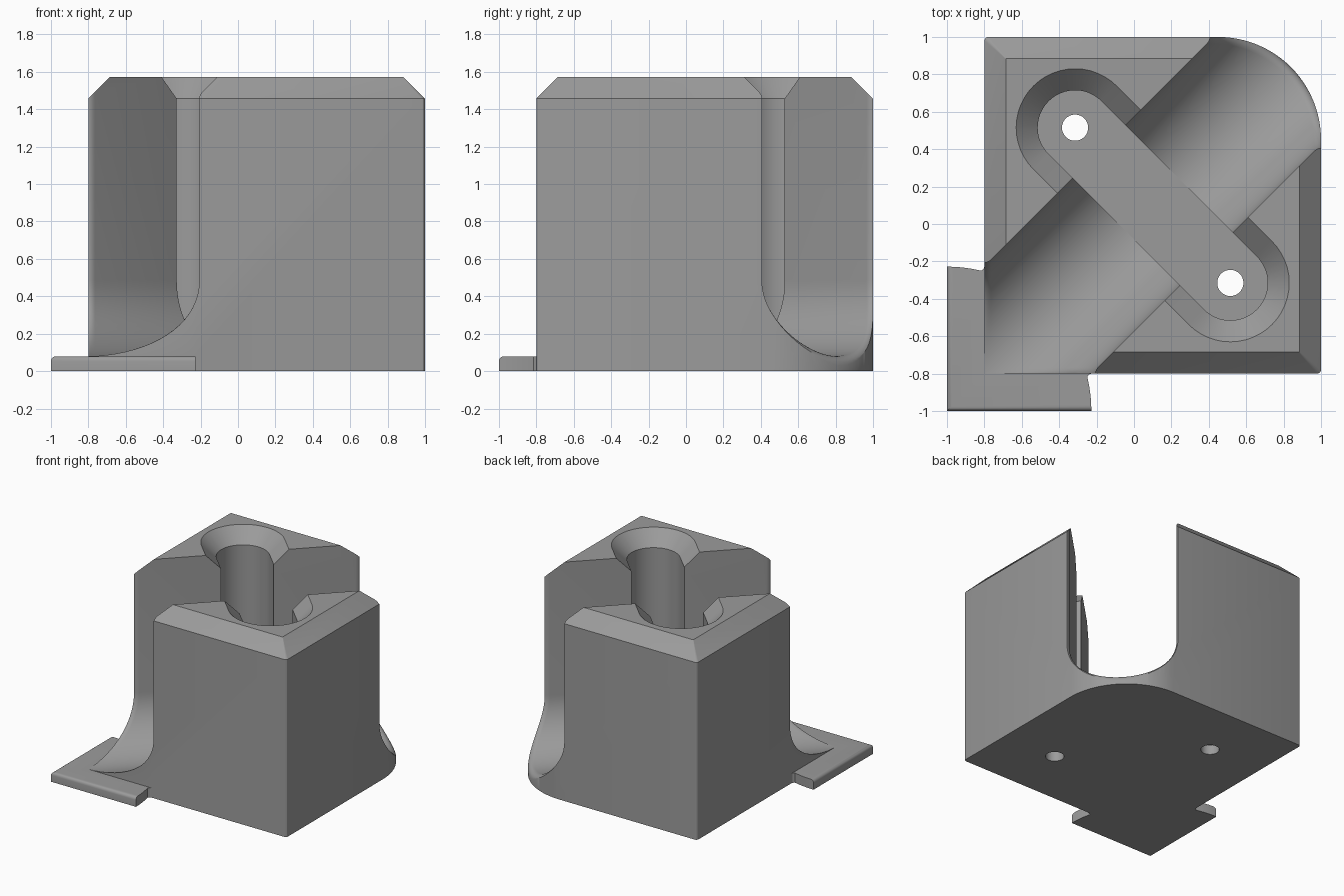
import bpy, bmesh, math
from mathutils import Vector

if "Cube" in bpy.data.objects:
    bpy.data.objects.remove(bpy.data.objects["Cube"])

C = 0.1                 # block centre in x and y
HALF = 0.9              # block half width
TOP, CH = 1.572, 0.115  # block height, chamfer size
W, FLOOR = 0.405, 0.08  # channel half width, channel floor height
S = math.sqrt(0.5)

grey = bpy.data.materials.new("mid_grey")
grey.diffuse_color = (0.33, 0.33, 0.33, 1)
grey.use_nodes = True
grey.node_tree.nodes["Principled BSDF"].inputs["Base Color"].default_value = grey.diffuse_color


def loft(name, rings):
    """Closed solid through rings of points with equal counts."""
    bm = bmesh.new()
    vs = [[bm.verts.new(p) for p in r] for r in rings]
    n = len(vs[0])
    for a, b in zip(vs, vs[1:]):
        for i in range(n):
            j = (i + 1) % n
            bm.faces.new((a[i], a[j], b[j], b[i]))
    bm.faces.new(vs[0][::-1])
    bm.faces.new(vs[-1])
    bmesh.ops.recalc_face_normals(bm, faces=bm.faces)
    me = bpy.data.meshes.new(name)
    bm.to_mesh(me)
    bm.free()
    me.materials.append(grey)
    ob = bpy.data.objects.new(name, me)
    bpy.context.collection.objects.link(ob)
    return ob


def arc(cx, cy, r, a0, a1, n):
    angles = [math.radians(a0 + (a1 - a0) * i / n) for i in range(n + 1)]
    return [(cx + r * math.cos(a), cy + r * math.sin(a)) for a in angles]


def outline(half, big, small, z):
    """Square with one large rounded corner and three slightly eased ones."""
    pts = []
    for k, (sx, sy) in enumerate([(1, 1), (-1, 1), (-1, -1), (1, -1)]):
        r = big if k == 0 else small
        pts += arc(C + sx * (half - r), C + sy * (half - r), r,
                   90 * k, 90 * k + 90, 24 if k == 0 else 3)
    return [(x, y, z) for x, y in pts]


def combine(target, tool, operation):
    mod = target.modifiers.new(tool.name, 'BOOLEAN')
    mod.operation, mod.solver, mod.object = operation, 'EXACT', tool
    bpy.context.view_layer.objects.active = target
    bpy.ops.object.modifier_apply(modifier=mod.name)
    bpy.data.objects.remove(tool)


def diagonal(u, v, z):
    """u runs across the channel, v along it."""
    return (C + S * (u + v), C + S * (v - u), z)


# Block with chamfered top
block = loft("channel_block", [
    outline(HALF, 0.55, 0.02, 0),
    outline(HALF, 0.55, 0.02, TOP - CH),
    outline(HALF - CH, 0.55 - CH, 0.005, TOP)])

# U-shaped channel cutter, flared at both mouths to round the edges
R = 0.05
zc = FLOOR + W
profile = [(-W, 2.0, -1, 0)]
for x, z in arc(0, 0, 1, 180, 360, 36):
    profile.append((W * x, zc + W * z, x, z))
profile.append((W, 2.0, 1, 0))


def mouth_front(u):
    return -HALF / S + abs(u)


def mouth_back(u):
    return 0.35 / S + math.sqrt(0.55 ** 2 - u * u)


def channel_ring(side, s, end=None):
    ring = []
    off = R - math.sqrt(max(0, R * R - (R - max(s, 0)) ** 2))
    for u, z, nu, nz in profile:
        k = 1.0
        if side < 0:                       # front lip stays flush with the tab
            t = min(1, max(0, (z - FLOOR) / 0.25))
            k = t * t * (3 - 2 * t)
        v = mouth_front(u) + s if side < 0 else mouth_back(u) - s
        if end is not None:
            v = end
        ring.append(diagonal(u + nu * off * k, v, z + nz * off * k))
    return ring


steps = [0, 0.1 * R, 0.25 * R, 0.45 * R, 0.7 * R, R]
rings = [channel_ring(-1, 0, -1.8)] + [channel_ring(-1, s) for s in steps]
rings += [channel_ring(1, s) for s in reversed(steps)] + [channel_ring(1, 0, 1.8)]
combine(block, loft("channel_cutter", rings), 'DIFFERENCE')


# Cross slot with countersunk rim
def stadium(r, z):
    d = 0.587
    pts = arc(d, 0, r, -90, 90, 24) + arc(-d, 0, r, 90, 270, 24)
    return [diagonal(u, v, z) for u, v in pts]


combine(block, loft("slot_cutter", [
    stadium(0.2, FLOOR - 0.002), stadium(0.2, TOP - CH),
    stadium(0.2 + CH + 0.1, TOP + 0.1)]), 'DIFFERENCE')

# Screw holes through the slot floor
for side in (-1, 1):
    x, y, _ = diagonal(side * 0.587, 0, 0)
    circle = arc(x, y, 0.07, 0, 360, 32)[:-1]
    combine(block, loft("hole_cutter", [[(a, b, z) for a, b in circle]
                                        for z in (-0.2, 0.3)]), 'DIFFERENCE')

# Corner tab with curved ends and eased outer edges
half = [(x, y) for x, y in arc(-1, -1, 0.772, 0, 13, 5)]
half += [(-0.25, -0.815), (-0.238, -0.803), (-0.215, -0.795)]
pts = [(-1, -1)] + half + [(-0.3, -0.3)] + [(y, x) for x, y in reversed(half)]
tab = loft("corner_tab", [[(x, y, z) for x, y in pts] for z in (0, FLOOR - 0.001)])
bm = bmesh.new()
bm.from_mesh(tab.data)
rim = [e for e in bm.edges if all(v.co.z > 0.05 for v in e.verts)
       and any(all(v.co[a] < -0.999 for v in e.verts) for a in (0, 1))]
bmesh.ops.bevel(bm, geom=rim, offset=0.025, segments=4, profile=0.5, affect='EDGES')
bm.to_mesh(tab.data)
bm.free()
combine(block, tab, 'UNION')

# Smooth curved walls, crisp edges
bpy.ops.object.select_all(action='DESELECT')
block.select_set(True)
bpy.context.view_layer.objects.active = block
bpy.ops.object.shade_smooth_by_angle(angle=math.radians(25))
